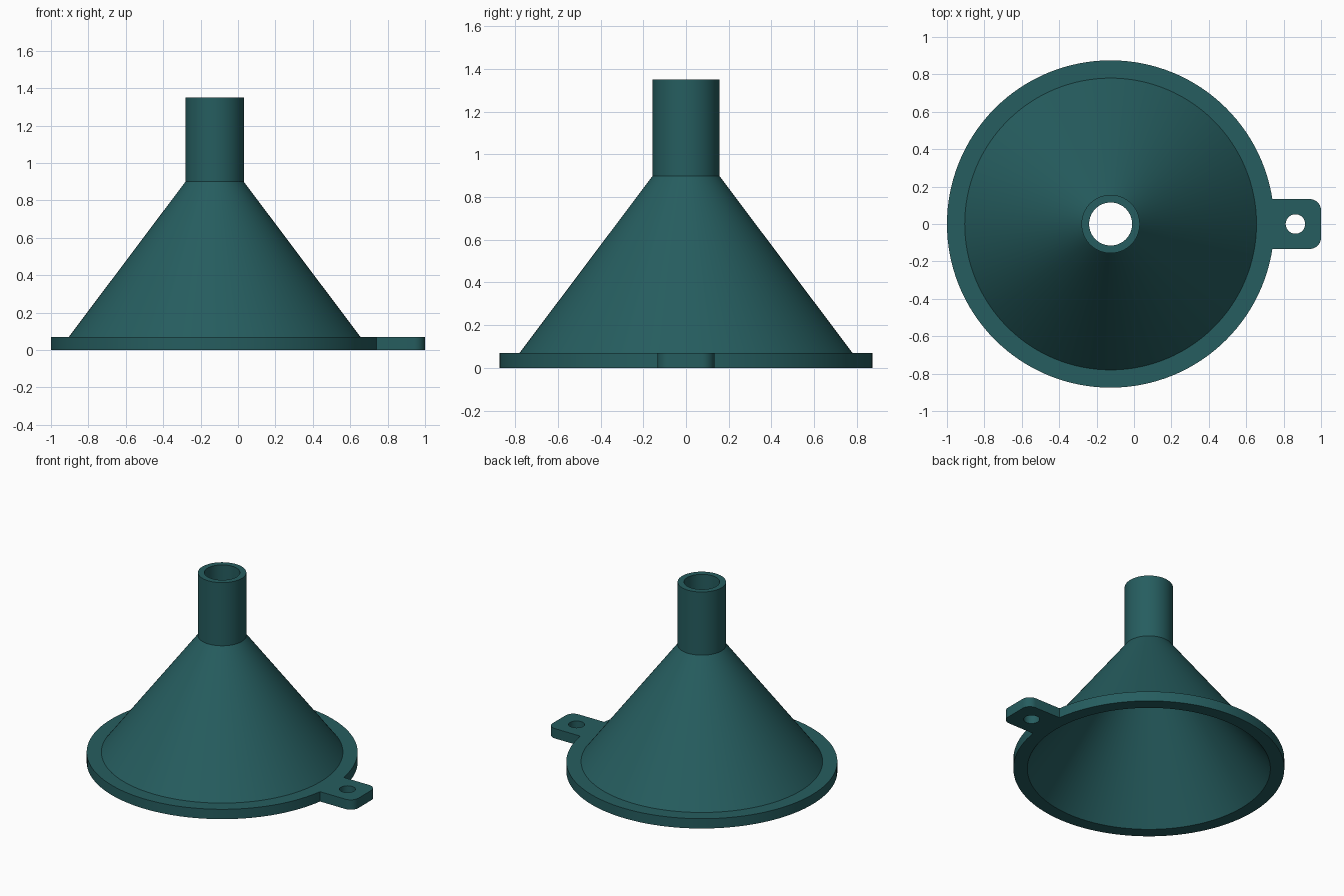
import bpy, bmesh, math

if "Cube" in bpy.data.objects:
    bpy.data.objects.remove(bpy.data.objects["Cube"])

CX = -0.125      # funnel axis
SEGS = 128
RIM_H = 0.07

teal = bpy.data.materials.new("dark teal")
teal.diffuse_color = (0.019, 0.110, 0.115, 1)
teal.use_nodes = True
teal.node_tree.nodes["Principled BSDF"].inputs["Base Color"].default_value = teal.diffuse_color


def make_object(name, bm):
    bmesh.ops.recalc_face_normals(bm, faces=bm.faces)
    mesh = bpy.data.meshes.new(name)
    bm.to_mesh(mesh)
    bm.free()
    mesh.materials.append(teal)
    obj = bpy.data.objects.new(name, mesh)
    bpy.context.collection.objects.link(obj)
    return obj


def lathe(name, profile):
    """Revolve a closed (radius, z) profile around the funnel axis."""
    bm = bmesh.new()
    rings = []
    for i in range(SEGS):
        a = 2 * math.pi * i / SEGS
        rings.append([bm.verts.new((CX + r * math.cos(a), r * math.sin(a), z))
                      for r, z in profile])
    n = len(profile)
    for i in range(SEGS):
        p, q = rings[i], rings[(i + 1) % SEGS]
        for j in range(n):
            k = (j + 1) % n
            bm.faces.new((p[j], q[j], q[k], p[k]))
    return make_object(name, bm)


def prism(name, outline, z0, z1):
    """Extrude a flat outline between two heights."""
    bm = bmesh.new()
    face = bm.faces.new([bm.verts.new((x, y, z0)) for x, y in outline])
    top = bmesh.ops.extrude_face_region(bm, geom=[face])["geom"]
    for v in top:
        if isinstance(v, bmesh.types.BMVert):
            v.co.z = z1
    return make_object(name, bm)


def arc(cx, cy, r, a0, a1, n):
    return [(cx + r * math.cos(math.radians(a0 + (a1 - a0) * i / n)),
             cy + r * math.sin(math.radians(a0 + (a1 - a0) * i / n)))
            for i in range(n + 1)]


def combine(target, other, operation):
    mod = target.modifiers.new(operation.lower(), 'BOOLEAN')
    mod.operation = operation
    mod.solver = 'EXACT'
    mod.object = other
    bpy.context.view_layer.objects.active = target
    bpy.ops.object.modifier_apply(modifier=mod.name)
    bpy.data.objects.remove(other)


# Hollow body: rim, cone and spout in one profile
funnel = lathe("funnel", [
    (0.785, 0), (0.875, 0), (0.875, RIM_H), (0.78, RIM_H),
    (0.156, 0.90), (0.156, 1.35), (0.115, 1.35), (0.115, 0.89)])

# Hanging tab with rounded outer corners, joined into the rim
W, R = 0.133, 0.06
tab = prism("hanging_tab",
            [(0.70, -W)] + arc(1 - R, -W + R, R, -90, 0, 10)
            + arc(1 - R, W - R, R, 0, 90, 10) + [(0.70, W)], 0, RIM_H)
combine(funnel, tab, 'UNION')

# Round hole through the tab
hole = prism("tab_hole_cutter", arc(0.863, 0, 0.052, 0, 360, 40)[:-1], -0.1, 0.2)
combine(funnel, hole, 'DIFFERENCE')

# Smooth walls with crisp rims
bpy.ops.object.select_all(action='DESELECT')
funnel.select_set(True)
bpy.context.view_layer.objects.active = funnel
bpy.ops.object.shade_smooth_by_angle(angle=math.radians(30))
